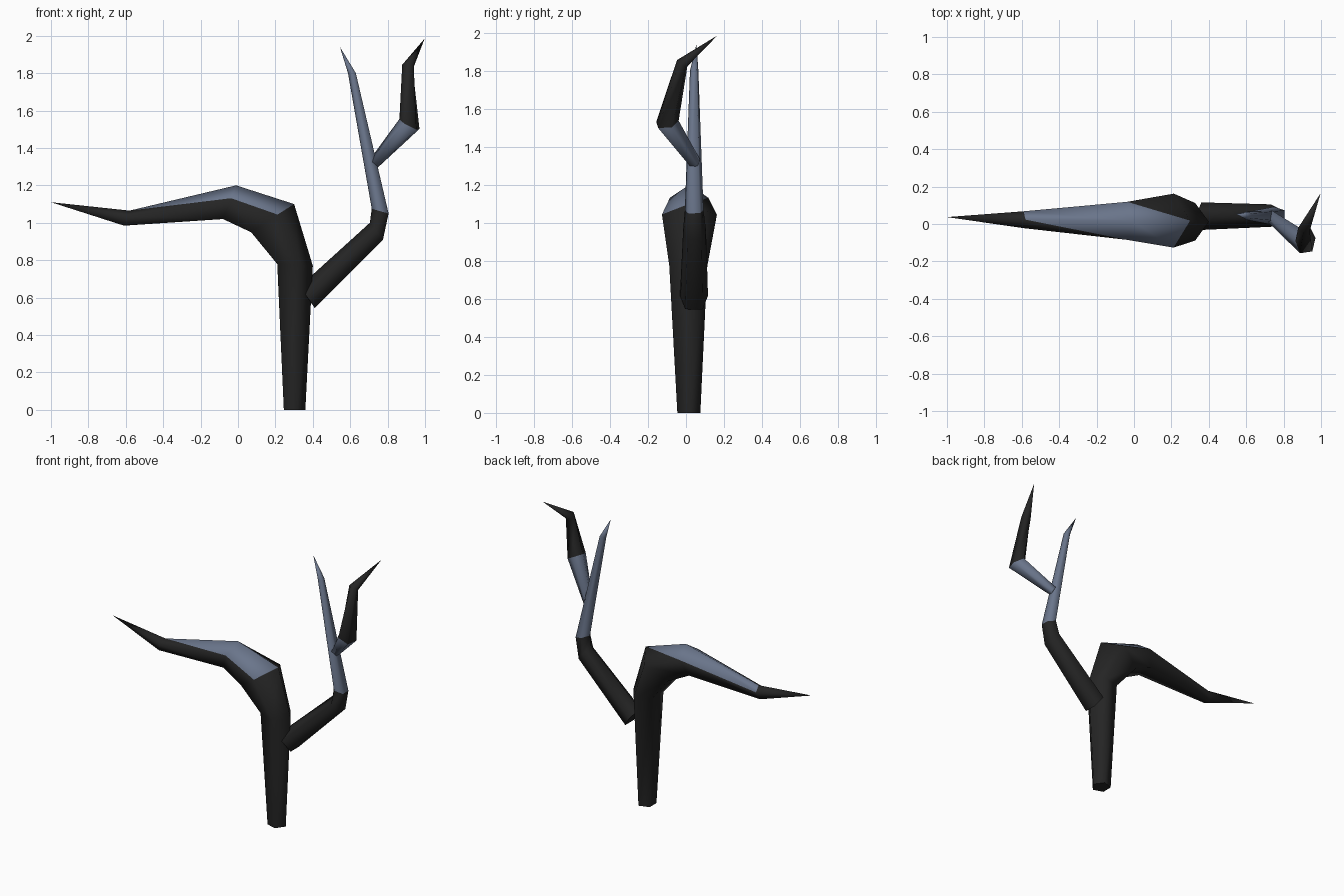
import bpy
import bmesh
import math
from mathutils import Vector

cube = bpy.data.objects.get("Cube")
if cube:
    bpy.data.objects.remove(cube, do_unlink=True)

SIDES = 5


def make_material(name, color):
    mat = bpy.data.materials.new(name)
    mat.use_nodes = True
    mat.diffuse_color = (*color, 1)
    bsdf = mat.node_tree.nodes["Principled BSDF"]
    bsdf.inputs["Base Color"].default_value = (*color, 1)
    bsdf.inputs["Roughness"].default_value = 0.9
    return mat


MATERIALS = [make_material("charcoal bark", (0.018, 0.018, 0.018)),
             make_material("slate bark", (0.145, 0.18, 0.26))]


def limb(name, spans, tip, is_slate):
    """Five-sided tapering limb. Each span is the (ridge, underside) of a ring."""
    rings = []
    for ridge, under in spans:
        ridge, under = Vector(ridge), Vector(under)
        up = ridge - under
        radius = up.length / (1 + math.cos(math.pi / SIDES))
        up.normalize()
        rings.append((ridge - up * radius, up, radius))
    tip = Vector(tip)
    path = [r[0] for r in rings] + [tip]

    bm = bmesh.new()
    loops = []
    for k, (centre, up, radius) in enumerate(rings):
        tangent = (path[k + 1] - path[k]).normalized()
        if k:
            tangent += (path[k] - path[k - 1]).normalized()
        across = tangent.cross(up).normalized()
        loops.append([bm.verts.new(centre + radius * (
            math.cos(math.tau * i / SIDES) * up +
            math.sin(math.tau * i / SIDES) * across)) for i in range(SIDES)])
    bm.faces.new(loops[0])

    # Skin between rings, split along one diagonal direction
    for seg, (a, b) in enumerate(zip(loops, loops[1:])):
        for i in range(SIDES):
            j = (i + 1) % SIDES
            for half, tri in enumerate(((a[i], a[j], b[j]), (a[i], b[j], b[i]))):
                bm.faces.new(tri).material_index = int(is_slate(seg, i, half))

    # Pointed end
    apex = bm.verts.new(tip)
    last = loops[-1]
    for i in range(SIDES):
        face = bm.faces.new((last[i], last[(i + 1) % SIDES], apex))
        face.material_index = int(is_slate(len(loops) - 1, i, 0))

    bmesh.ops.recalc_face_normals(bm, faces=bm.faces)
    mesh = bpy.data.meshes.new(name)
    bm.to_mesh(mesh)
    bm.free()
    for mat in MATERIALS:
        mesh.materials.append(mat)
    obj = bpy.data.objects.new(name, mesh)
    bpy.context.collection.objects.link(obj)
    bpy.ops.object.select_all(action='DESELECT')
    obj.select_set(True)
    bpy.context.view_layer.objects.active = obj
    bpy.ops.object.shade_smooth_by_angle(angle=math.radians(80))
    return obj


def bough_slate(seg, side, half):
    """Pale patch on the upper faces of the arched bough."""
    if seg == 2:
        return side == SIDES - 1 or (side == 0 and half == 1)
    if seg == 3:
        return side == 0 or (side == SIDES - 1 and half == 0)
    return False


# Trunk that arches over into the long drooping bough
limb("trunk_and_bough", [
    ((0.36, 0.015, 0), (0.245, 0.015, 0)),
    ((0.40, 0.012, 0.77), (0.21, 0.012, 0.78)),
    ((0.30, 0.018, 1.10), (0.07, 0.018, 0.95)),
    ((-0.01, 0.017, 1.20), (-0.08, 0.017, 1.02)),
    ((-0.58, 0.023, 1.065), (-0.61, 0.023, 0.985)),
], (-1, 0.037, 1.11), bough_slate)

# Side branch, dark to the elbow and pale above it
limb("side_branch", [
    ((0.33, 0.042, 0.66), (0.41, 0.042, 0.545)),
    ((0.705, 0.045, 1.0), (0.775, 0.045, 0.91)),
    ((0.715, 0.043, 1.075), (0.805, 0.043, 1.05)),
    ((0.588, 0.043, 1.80), (0.63, 0.043, 1.80)),
], (0.545, 0.055, 1.94), lambda seg, side, half: seg >= 2)

# Crooked twig, pale at its root
limb("twig", [
    ((0.71, 0.045, 1.345), (0.745, 0.045, 1.295)),
    ((0.863, -0.09, 1.555), (0.962, -0.11, 1.50)),
    ((0.878, -0.02, 1.845), (0.937, -0.02, 1.83)),
], (0.998, 0.165, 1.985), lambda seg, side, half: seg == 0)
